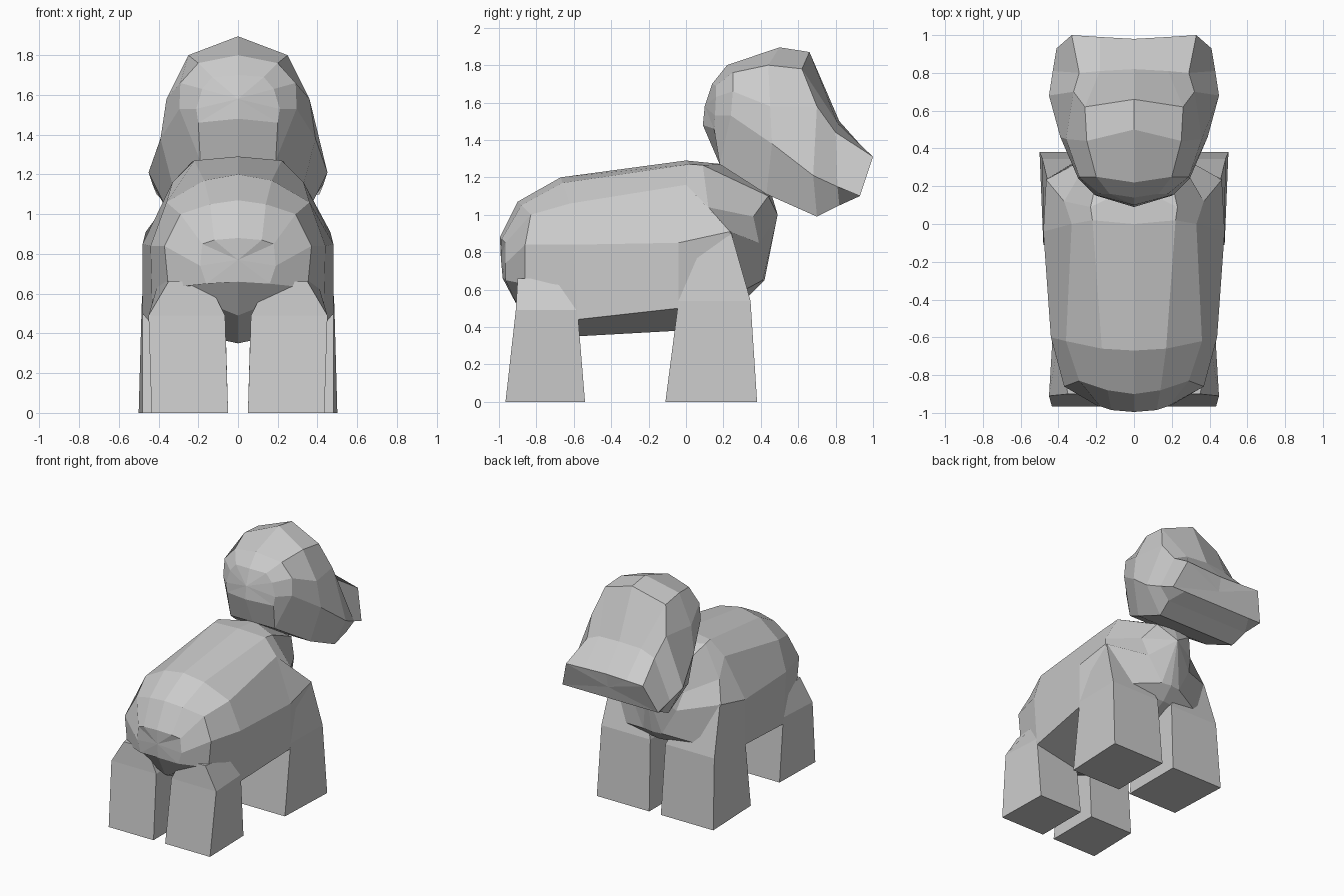
import bpy, bmesh


def loft(name, rings, tips=None):
    """Skin equal-sized closed rings; close the ends flat or to tip points."""
    bm = bmesh.new()
    loops = [[bm.verts.new(p) for p in ring] for ring in rings]
    n = len(loops[0])
    for a, b in zip(loops, loops[1:]):
        for i in range(n):
            j = (i + 1) % n
            bm.faces.new((a[i], a[j], b[j], b[i]))
    for k, end in enumerate((loops[0], loops[-1])):
        if tips:
            tip = bm.verts.new(tips[k])
            for i in range(n):
                bm.faces.new((end[i], end[(i + 1) % n], tip))
        else:
            bm.faces.new(end)
    bmesh.ops.recalc_face_normals(bm, faces=bm.faces)
    mesh = bpy.data.meshes.new(name)
    bm.to_mesh(mesh)
    bm.free()
    obj = bpy.data.objects.new(name, mesh)
    bpy.context.collection.objects.link(obj)


def symmetric(half):
    """Close a top-to-bottom half section by mirroring it over x = 0."""
    return half + [(-x, y, z) for x, y, z in half[-2:0:-1]]


def leg(name, levels, side):
    """Leg from levels of (z, inner x, outer back x, outer front x, back y, front y)."""
    loft(name, [[(side * xi, y0, z), (side * xb, y0, z),
                 (side * xf, y1, z), (side * xi, y1, z)]
                for z, xi, xb, xf, y0, y1 in levels])


# Body: half sections from rump to chest
body = [
    [(0, -.995, .88), (.12, -.985, .87), (.18, -.965, .85), (.19, -.965, .74), (.16, -.965, .65), (0, -.98, .66)],
    [(0, -.90, 1.07), (.14, -.88, 1.05), (.29, -.83, 1.0), (.37, -.86, .84), (.35, -.86, .63), (0, -.89, .49)],
    [(0, -.67, 1.20), (.17, -.66, 1.17), (.36, -.62, 1.06), (.44, -.60, .84), (.43, -.58, .44), (0, -.58, .35)],
    [(0, 0, 1.29), (.22, .02, 1.27), (.33, 0, 1.16), (.48, -.04, .85), (.48, -.04, .50), (0, -.04, .38)],
    [(0, .20, 1.27), (.23, .09, 1.265), (.37, .12, 1.04), (.465, .235, .91), (.40, .28, .58), (0, .33, .56)],
    [(0, .46, 1.10), (.15, .44, 1.10), (.23, .36, .99), (.19, .39, .85), (.08, .41, .65), (0, .42, .65)],
]
loft("body", [symmetric(h) for h in body], [(0, -.99, .77), (0, .49, 1.0)])

# Head: half sections from back of skull to snout
head = [
    [(0, .14, 1.70), (.13, .16, 1.69), (.18, .16, 1.63), (.21, .155, 1.53), (.20, .15, 1.46), (0, .09, 1.48)],
    [(0, .22, 1.80), (.20, .25, 1.76), (.29, .25, 1.66), (.295, .24, 1.53), (.19, .18, 1.27), (0, .18, 1.27)],
    [(0, .50, 1.895), (.25, .44, 1.80), (.36, .45, 1.58), (.39, .46, 1.38), (.32, .43, 1.11), (0, .43, 1.11)],
    [(0, .66, 1.87), (.26, .62, 1.78), (.32, .70, 1.58), (.45, .68, 1.21), (.34, .70, .99), (0, .70, .99)],
    [(0, .82, 1.50), (.18, .81, 1.49), (.29, .80, 1.44), (.43, .81, 1.15), (.36, .82, 1.05), (0, .82, 1.05)],
    [(0, .98, 1.31), (.18, .99, 1.31), (.33, 1.0, 1.31), (.41, .93, 1.10), (.30, .93, 1.10), (0, .93, 1.10)],
]
loft("head", [symmetric(h) for h in head], [(0, .10, 1.58), (0, .955, 1.2)])

# Legs
front = [(0, .05, .48, .50, -.11, .38), (.54, .065, .48, .485, -.04, .345),
         (.91, .22, .42, .46, 0, .24)]
rear = [(0, .05, .435, .425, -.965, -.54), (.49, .065, .45, .43, -.91, -.58),
        (.66, .15, .35, .40, -.90, -.62)]
for side, word in ((1, "right"), (-1, "left")):
    leg("front_leg_" + word, front, side)
    leg("rear_leg_" + word, rear, side)
